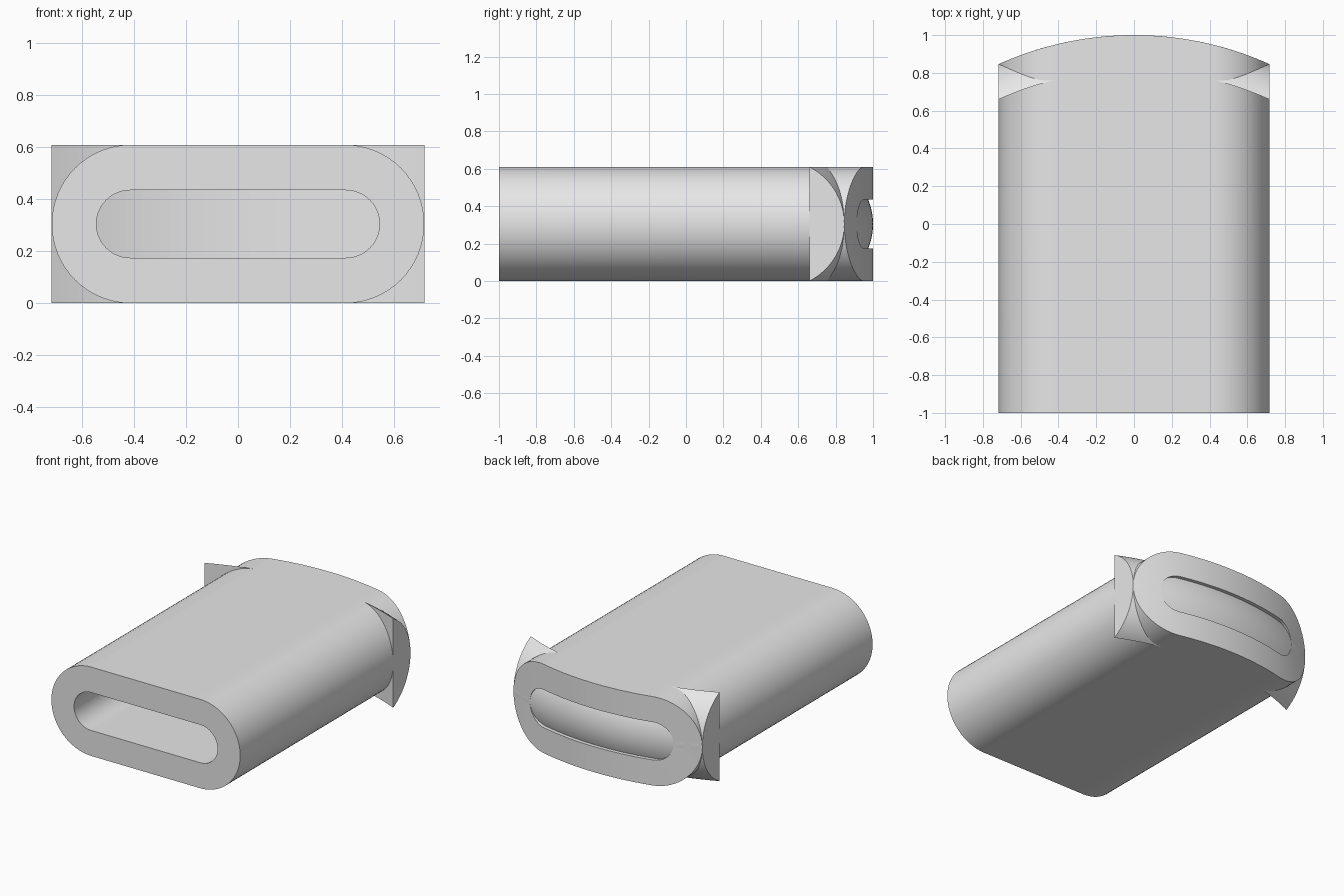
import bpy, bmesh, math

HALF_W, HALF_H = 0.717, 0.305      # outer half width and half height
SLOT_W, SLOT_H = 0.545, 0.13       # slot half width and half height
SWEEP_R = 1.75                     # radius of the curved back end
CROWN = 0.187                      # thickness of the crowned insert

cube = bpy.data.objects.get("Cube")
if cube:
    bpy.data.objects.remove(cube)

grey = bpy.data.materials.new("light_grey")
grey.use_nodes = True
colour = (0.8, 0.8, 0.8, 1)
grey.diffuse_color = colour
grey.node_tree.nodes["Principled BSDF"].inputs["Base Color"].default_value = colour


def back_y(x):
    """Depth of the curved back end at a given x."""
    return 1 - SWEEP_R + math.sqrt(SWEEP_R ** 2 - x * x)


def stadium(half_w, half_h, arc=32, straight=20):
    """Closed outline with round ends and evenly divided straight sides."""
    c = half_w - half_h
    pts = []
    for side in (1, -1):
        for i in range(arc):
            a = -math.pi / 2 + math.pi * i / arc
            pts.append((side * (c + half_h * math.cos(a)), side * half_h * math.sin(a)))
        for i in range(straight):
            pts.append((side * (c - 2 * c * i / straight), side * half_h))
    return pts


def bridge(bm, ring_a, ring_b):
    n = len(ring_a)
    for i in range(n):
        j = (i + 1) % n
        bm.faces.new((ring_a[i], ring_a[j], ring_b[j], ring_b[i]))


def finish(bm, name):
    bmesh.ops.recalc_face_normals(bm, faces=bm.faces[:])
    mesh = bpy.data.meshes.new(name)
    bm.to_mesh(mesh)
    bm.free()
    mesh.materials.append(grey)
    obj = bpy.data.objects.new(name, mesh)
    bpy.context.collection.objects.link(obj)
    bpy.ops.object.select_all(action="DESELECT")
    obj.select_set(True)
    bpy.context.view_layer.objects.active = obj
    bpy.ops.object.shade_smooth_by_angle(angle=math.radians(30))
    return obj


# Sleeve: rounded tube with a flat front and a curved back
bm = bmesh.new()
outer, inner = stadium(HALF_W, HALF_H), stadium(SLOT_W, SLOT_H)
middle = [((a + c) / 2, (b + d) / 2) for (a, b), (c, d) in zip(outer, inner)]


def ring(points, depth):
    return [bm.verts.new((x, depth(x), z + HALF_H)) for x, z in points]


loops = [ring(outer, lambda x: -1), ring(outer, back_y), ring(middle, back_y),
         ring(inner, back_y), ring(inner, lambda x: -1)]
for k, loop in enumerate(loops):
    bridge(bm, loop, loops[(k + 1) % len(loops)])
finish(bm, "sleeve")

# Crowned insert: circle-segment section swept along the back curve
bm = bmesh.new()
radius = (HALF_H ** 2 + CROWN ** 2) / (2 * CROWN)
half_angle = math.asin(HALF_H / radius)
STEPS, STATIONS = 40, 48
sections = []
for s in range(STATIONS + 1):
    x = HALF_W * (2 * s / STATIONS - 1)
    section = []
    for i in range(STEPS + 1):
        a = half_angle * (2 * i / STEPS - 1)
        section.append(bm.verts.new((x, back_y(x) - radius * (1 - math.cos(a)),
                                     HALF_H + radius * math.sin(a))))
    sections.append(section)
for a, b in zip(sections, sections[1:]):
    bridge(bm, a, b)
bm.faces.new(sections[0])
bm.faces.new(sections[-1])
finish(bm, "crowned_insert")
